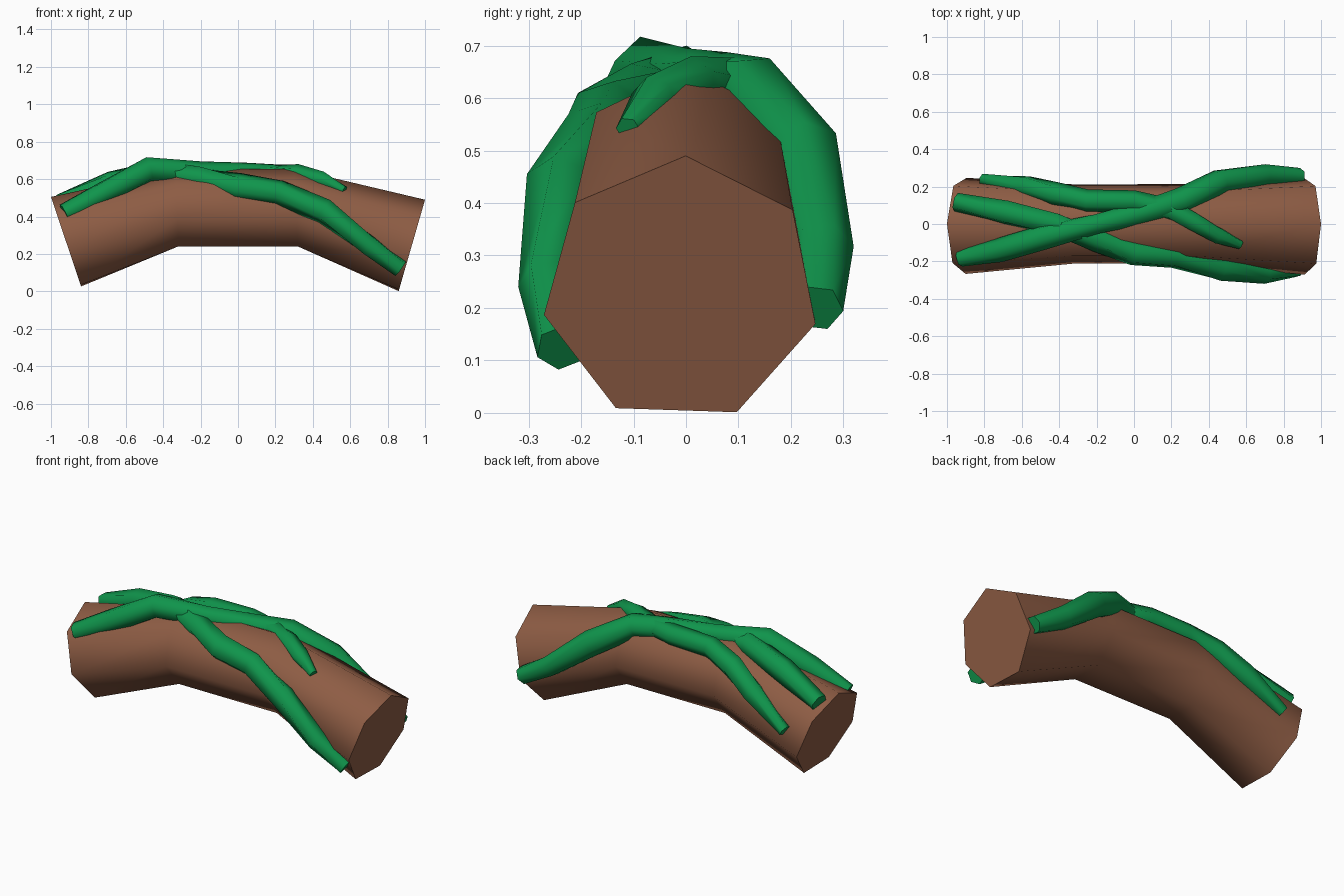
import bpy, bmesh, math
from mathutils import Vector

if "Cube" in bpy.data.objects:
    bpy.data.objects.remove(bpy.data.objects["Cube"])


def material(name, rgb):
    m = bpy.data.materials.new(name)
    m.diffuse_color = (*rgb, 1)
    m.use_nodes = True
    m.node_tree.nodes["Principled BSDF"].inputs["Base Color"].default_value = m.diffuse_color
    return m


BARK = material("bark brown", (0.27, 0.108, 0.058))
LEAF = material("vine green", (0.005, 0.30, 0.072))


def skin(name, rings, mat, angle):
    """Bridge a list of equal vertex rings and cap both ends."""
    bm = bmesh.new()
    loops = [[bm.verts.new(p) for p in ring] for ring in rings]
    n = len(loops[0])
    for a, b in zip(loops, loops[1:]):
        for i in range(n):
            j = (i + 1) % n
            bm.faces.new((a[i], a[j], b[j], b[i]))
    bm.faces.new(loops[0])
    bm.faces.new(loops[-1])
    bmesh.ops.recalc_face_normals(bm, faces=bm.faces)
    me = bpy.data.meshes.new(name)
    bm.to_mesh(me)
    bm.free()
    me.materials.append(mat)
    ob = bpy.data.objects.new(name, me)
    bpy.context.collection.objects.link(ob)
    bpy.ops.object.select_all(action='DESELECT')
    bpy.context.view_layer.objects.active = ob
    ob.select_set(True)
    bpy.ops.object.shade_smooth_by_angle(angle=math.radians(angle))
    return ob


def circle(c, up, side, r, n, roll=0.0):
    return [c + r * (math.cos(t) * up + math.sin(t) * side)
            for t in (math.tau * i / n + roll for i in range(n))]


# bent log: seven-sided rings given by top and bottom points (x, z) and y shift
log_rings = []
for tx, tz, bx, bz, y in [(-1, 0.505, -0.84, 0.03, -0.008),
                          (-0.33, 0.653, -0.32, 0.24, 0),
                          (0.30, 0.655, 0.32, 0.24, 0),
                          (1, 0.49, 0.86, 0.005, -0.01)]:
    top, bot = Vector((tx, y, tz)), Vector((bx, y, bz))
    r = (top - bot).length / (1 + math.cos(math.pi / 7))
    up = (top - bot).normalized()
    roll = 0.035 if abs(tx) > 0.9 else 0.0
    log_rings.append(circle(top - up * r, up, Vector((0, 1, 0)), r, 7, roll))
skin("log", log_rings, BARK, 62)


def vine(name, path):
    """Six-sided tube along (x, y, z, radius) points, facing out from the log."""
    pts = [Vector(p[:3]) for p in path]
    rings = []
    for i, p in enumerate(pts):
        t = (pts[min(i + 1, len(pts) - 1)] - pts[max(i - 1, 0)]).normalized()
        out = Vector((0, p.y, p.z - 0.43 + 0.22 * abs(p.x)))
        up = (out - t * out.dot(t)).normalized()
        rings.append(circle(p, up, t.cross(up), path[i][3], 6))
    skin(name, rings, LEAF, 62)


# three vines crossing over the top of the log
vine("vine_front_left_to_back_right", [
    (-0.93, -0.18, 0.42, 0.05), (-0.72, -0.14, 0.525, 0.065),
    (-0.48, -0.07, 0.65, 0.07), (-0.2, 0.0, 0.635, 0.06),
    (0.05, 0.06, 0.625, 0.065), (0.25, 0.125, 0.615, 0.07),
    (0.46, 0.225, 0.495, 0.072), (0.70, 0.258, 0.31, 0.062),
    (0.89, 0.25, 0.20, 0.05)])
vine("vine_back_left_to_front_right", [
    (-0.95, 0.115, 0.475, 0.052), (-0.68, 0.06, 0.575, 0.068),
    (-0.42, 0.0, 0.635, 0.065), (-0.2, -0.08, 0.60, 0.07),
    (0.0, -0.15, 0.56, 0.075), (0.22, -0.17, 0.525, 0.07),
    (0.46, -0.24, 0.43, 0.068), (0.70, -0.262, 0.245, 0.058),
    (0.87, -0.235, 0.125, 0.052)])
vine("vine_middle", [
    (-0.81, 0.235, 0.32, 0.035), (-0.58, 0.20, 0.47, 0.062),
    (-0.42, 0.16, 0.565, 0.065), (-0.25, 0.125, 0.62, 0.06),
    (0.0, 0.12, 0.625, 0.06), (0.18, 0.08, 0.62, 0.06),
    (0.32, 0.01, 0.625, 0.055), (0.45, -0.06, 0.595, 0.048),
    (0.57, -0.11, 0.54, 0.025)])
